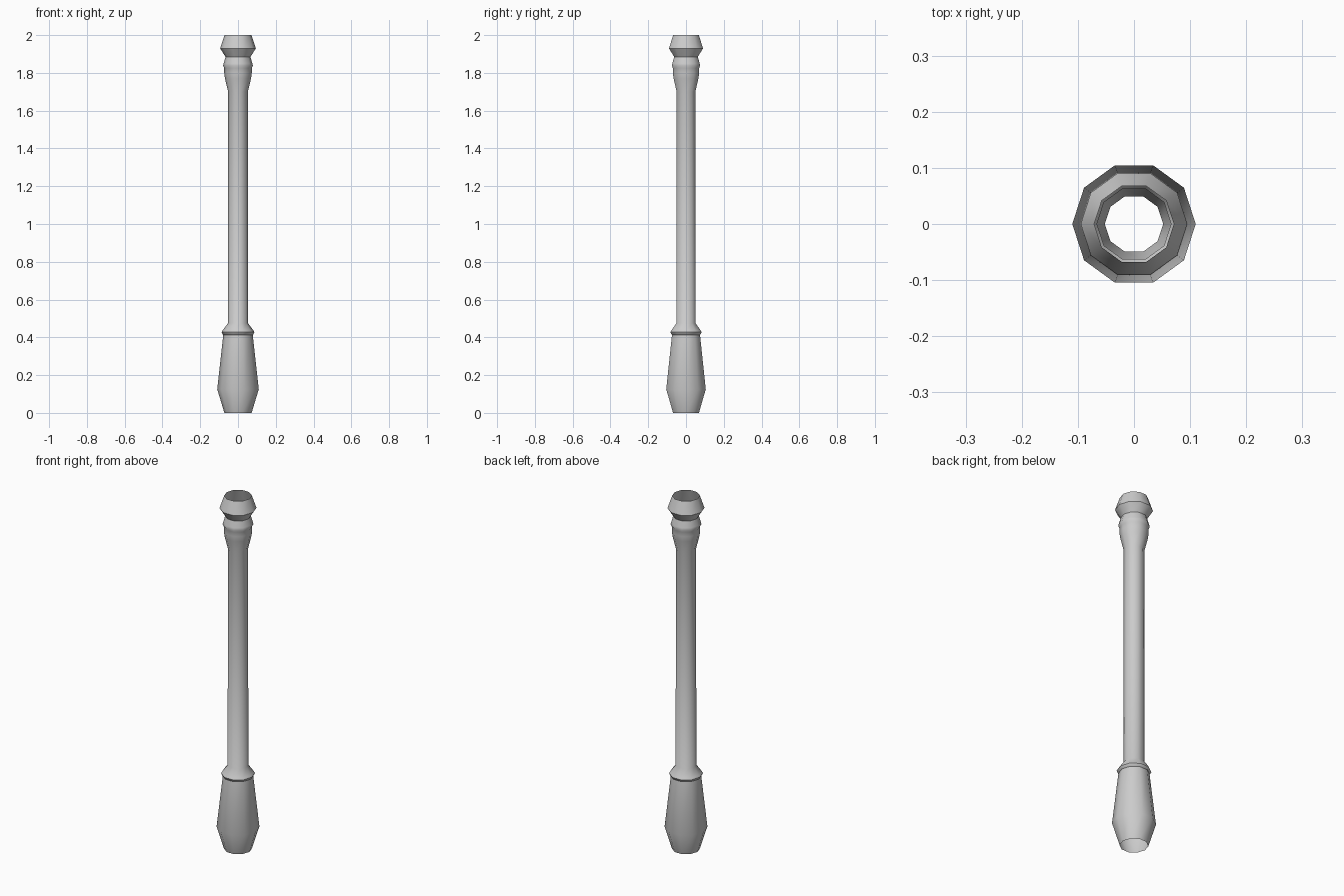
import bpy
import math

if "Cube" in bpy.data.objects:
    bpy.data.objects.remove(bpy.data.objects["Cube"])

SIDES = 10


def lathe(name, profile):
    """Open tube turned around z from (radius, height) pairs."""
    verts, faces = [], []
    for r, z in profile:
        for i in range(SIDES):
            a = 2 * math.pi * i / SIDES
            verts.append((r * math.cos(a), r * math.sin(a), z))
    for k in range(len(profile) - 1):
        for i in range(SIDES):
            j = (i + 1) % SIDES
            a, b = k * SIDES, (k + 1) * SIDES
            faces.append((a + i, a + j, b + j, b + i))
    mesh = bpy.data.meshes.new(name)
    mesh.from_pydata(verts, [], faces)
    mesh.update()
    obj = bpy.data.objects.new(name, mesh)
    bpy.context.collection.objects.link(obj)
    bpy.ops.object.select_all(action='DESELECT')
    obj.select_set(True)
    bpy.context.view_layer.objects.active = obj
    bpy.ops.object.shade_smooth_by_angle(angle=math.radians(40))
    return obj


# Hollow turned post, bottom to top
lathe("turned_post", [
    (0.072, 0.0), (0.11, 0.125), (0.078, 0.413),      # bulbous foot
    (0.081, 0.415), (0.087, 0.427), (0.083, 0.435),   # collar
    (0.053, 0.475), (0.052, 1.70),                    # shaft
    (0.069, 1.77), (0.073, 1.80), (0.073, 1.825),     # flared neck
    (0.079, 1.838), (0.076, 1.85), (0.066, 1.885),    # bead and groove
    (0.095, 1.93), (0.071, 2.0),                      # head
])
